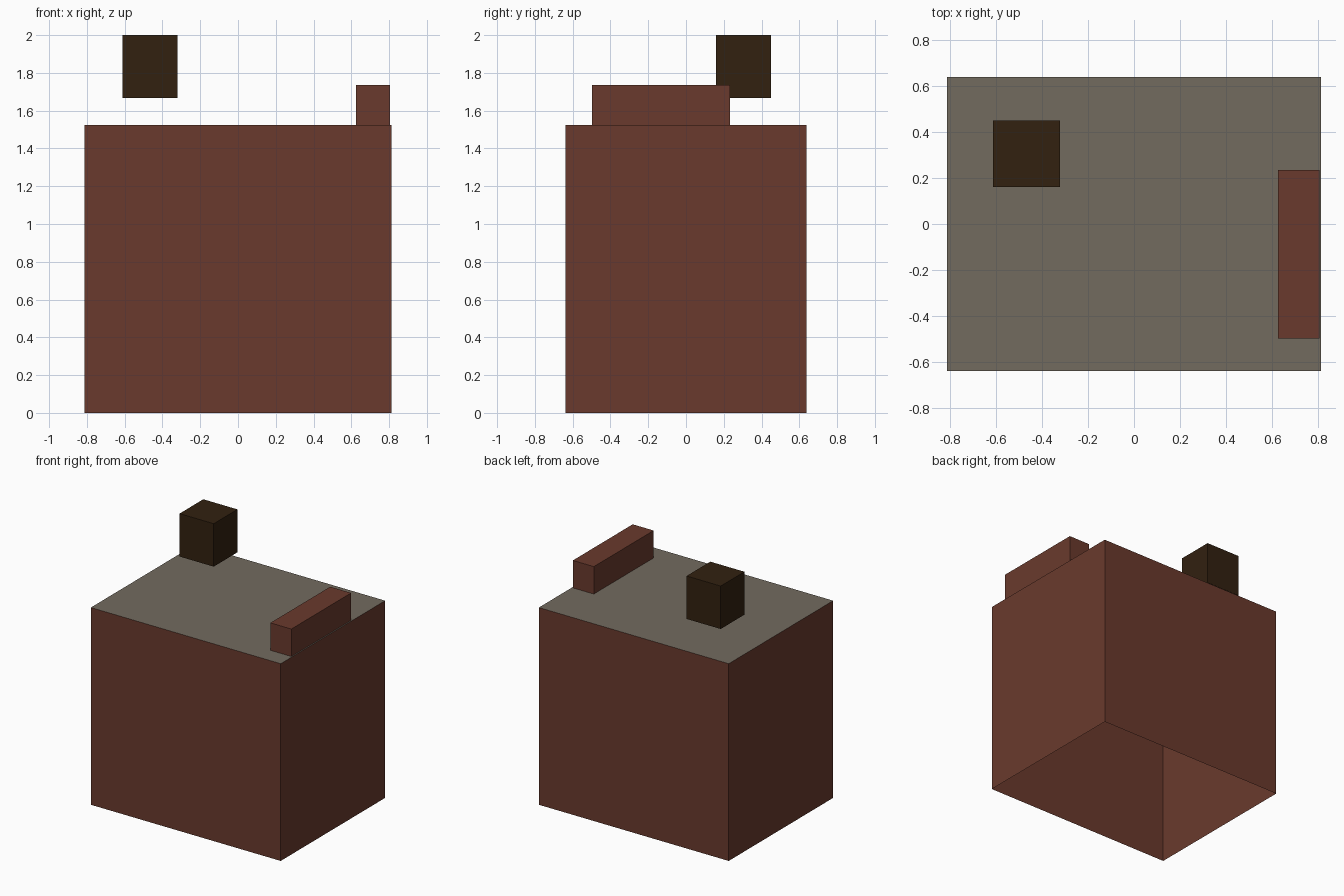
import bpy
import bmesh
from mathutils import Vector

default_cube = bpy.data.objects.get("Cube")
if default_cube:
    bpy.data.objects.remove(default_cube, do_unlink=True)


def make_material(name, color):
    mat = bpy.data.materials.new(name)
    mat.use_nodes = True
    mat.diffuse_color = color
    mat.node_tree.nodes["Principled BSDF"].inputs["Base Color"].default_value = color
    return mat


brick = make_material("brick_brown", (0.144, 0.042, 0.026, 1))
roof_grey = make_material("roof_grey", (0.171, 0.147, 0.114, 1))
dark_brown = make_material("dark_brown", (0.032, 0.015, 0.005, 1))


def open_box(name, low, high, side_mat, top_mat=None):
    """Thin-walled block with a roof and an open underside."""
    low, high = Vector(low), Vector(high)
    bm = bmesh.new()
    bmesh.ops.create_cube(bm, size=1)
    bmesh.ops.scale(bm, vec=high - low, verts=bm.verts)
    bmesh.ops.translate(bm, vec=(low + high) / 2, verts=bm.verts)
    bm.normal_update()
    underside = [f for f in bm.faces if f.normal.z < -0.5]
    bmesh.ops.delete(bm, geom=underside, context="FACES_ONLY")
    for face in bm.faces:
        face.material_index = 1 if top_mat and face.normal.z > 0.5 else 0
    mesh = bpy.data.meshes.new(name)
    mesh.materials.append(side_mat)
    if top_mat:
        mesh.materials.append(top_mat)
    bm.to_mesh(mesh)
    bm.free()
    obj = bpy.data.objects.new(name, mesh)
    bpy.context.collection.objects.link(obj)
    return obj


# Main building with flat roof
open_box("building_walls_and_roof", (-0.812, -0.638, 0), (0.812, 0.638, 1.525), brick, roof_grey)

# Raised wall along the left roof edge
open_box("roof_parapet", (0.625, -0.497, 1.525), (0.804, 0.234, 1.737), brick)

# Raised block floating above the roof
open_box("rooftop_block", (-0.612, 0.16, 1.668), (-0.32, 0.45, 2.0), dark_brown)
